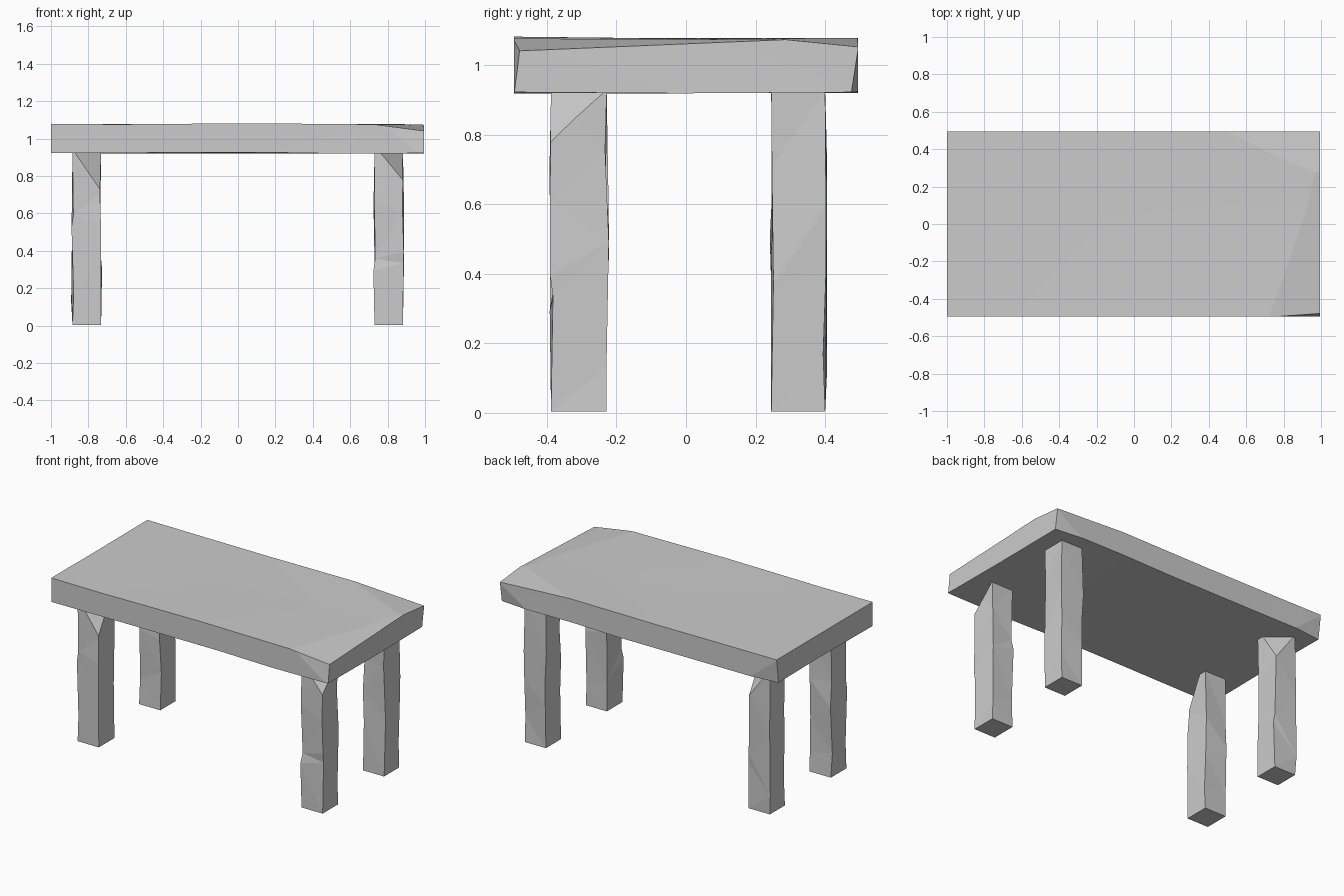
import bpy, bmesh, random
from mathutils import Vector, geometry

if "Cube" in bpy.data.objects:
    bpy.data.objects.remove(bpy.data.objects["Cube"])

random.seed(4)


def chip(bm, centre, pts):
    """Slice off a corner with the plane through three points and cap it."""
    a, b, c = (Vector(p) for p in pts)
    n = geometry.normal(a, b, c)
    if n.dot(Vector(centre) - a) > 0:
        n = -n
    geom = bm.verts[:] + bm.edges[:] + bm.faces[:]
    bmesh.ops.bisect_plane(bm, geom=geom, dist=1e-5, plane_co=a, plane_no=n, clear_outer=True)
    bmesh.ops.holes_fill(bm, edges=[e for e in bm.edges if e.is_boundary], sides=0)


def rough_box(name, lo, hi, cuts, wobble, chips):
    """Box sliced into sections, slightly wobbled, then chipped at corners."""
    lo, hi = Vector(lo), Vector(hi)
    size, centre = hi - lo, (lo + hi) / 2
    bm = bmesh.new()
    bmesh.ops.create_cube(bm, size=1)
    for v in bm.verts:
        v.co = centre + Vector(v.co[i] * size[i] for i in range(3))
    for axis, fractions in enumerate(cuts):
        no = Vector((0, 0, 0))
        no[axis] = 1
        for f in fractions:
            bmesh.ops.bisect_plane(bm, geom=bm.verts[:] + bm.edges[:] + bm.faces[:],
                                   plane_co=lo + size * f, plane_no=no)
    # hand-hewn wobble, leaving the eight corners in place
    for v in bm.verts:
        sides = [min(abs(v.co[i] - lo[i]), abs(v.co[i] - hi[i])) < 1e-5 for i in range(3)]
        if not all(sides):
            for i in range(3):
                if sides[i]:
                    v.co[i] += random.uniform(-wobble[i], wobble[i])
                else:
                    v.co[i] += random.uniform(-0.12, 0.12) * size[i]
    bmesh.ops.triangulate(bm, faces=bm.faces[:])
    for pts in chips:
        chip(bm, centre, pts)
    bmesh.ops.recalc_face_normals(bm, faces=bm.faces[:])
    me = bpy.data.meshes.new(name)
    bm.to_mesh(me)
    bm.free()
    ob = bpy.data.objects.new(name, me)
    bpy.context.collection.objects.link(ob)


# Tabletop slab with worn corners
rough_box("tabletop", (-1, -0.495, 0.922), (0.995, 0.495, 1.078),
          ([0.25, 0.5, 0.75], [0.5], []), (0.002, 0.002, 0.005), [
    [(0.71, -0.495, 1.078), (0.97, 0.33, 1.078), (1, -0.48, 1.04)],
    [(0.5, 0.495, 1.078), (0.97, 0.25, 1.078), (1, 0.495, 1.052)],
    [(0.8, 0.495, 0.922), (1, 0.495, 1.05), (1, 0.475, 0.922)],
    [(-0.8, 0.495, 0.922), (-1, 0.495, 1.07), (-1, 0.475, 0.922)],
    [(0.75, -0.495, 1.078), (1, -0.478, 1.04), (1, -0.493, 0.922)],
])

# Legs: name, x range, y range, chipped corner (side y, run x, run y, drop)
TOP = 0.924
legs = [
    ("front_right_leg", (0.73, 0.882), (-0.388, -0.228), (-1, 0.12, 0.155, 0.145)),
    ("front_left_leg", (-0.885, -0.732), (-0.388, -0.228), (-1, 0.14, 0.11, 0.215)),
    ("back_right_leg", (0.73, 0.882), (0.245, 0.4), None),
    ("back_left_leg", (-0.885, -0.732), (0.245, 0.4), (1, 0.14, 0.11, 0.18)),
]
for name, xs, ys, cut in legs:
    chips = []
    if cut:
        s, a, b, drop = cut
        x, y = xs[1], ys[0] if s < 0 else ys[1]
        chips = [[(x, y, TOP - drop), (x - a, y, TOP), (x, y - s * b, TOP)]]
    rough_box(name, (xs[0], ys[0], 0.004), (xs[1], ys[1], TOP),
              ([], [], [0.25, 0.5, 0.75]), (0.007, 0.007, 0), chips)
